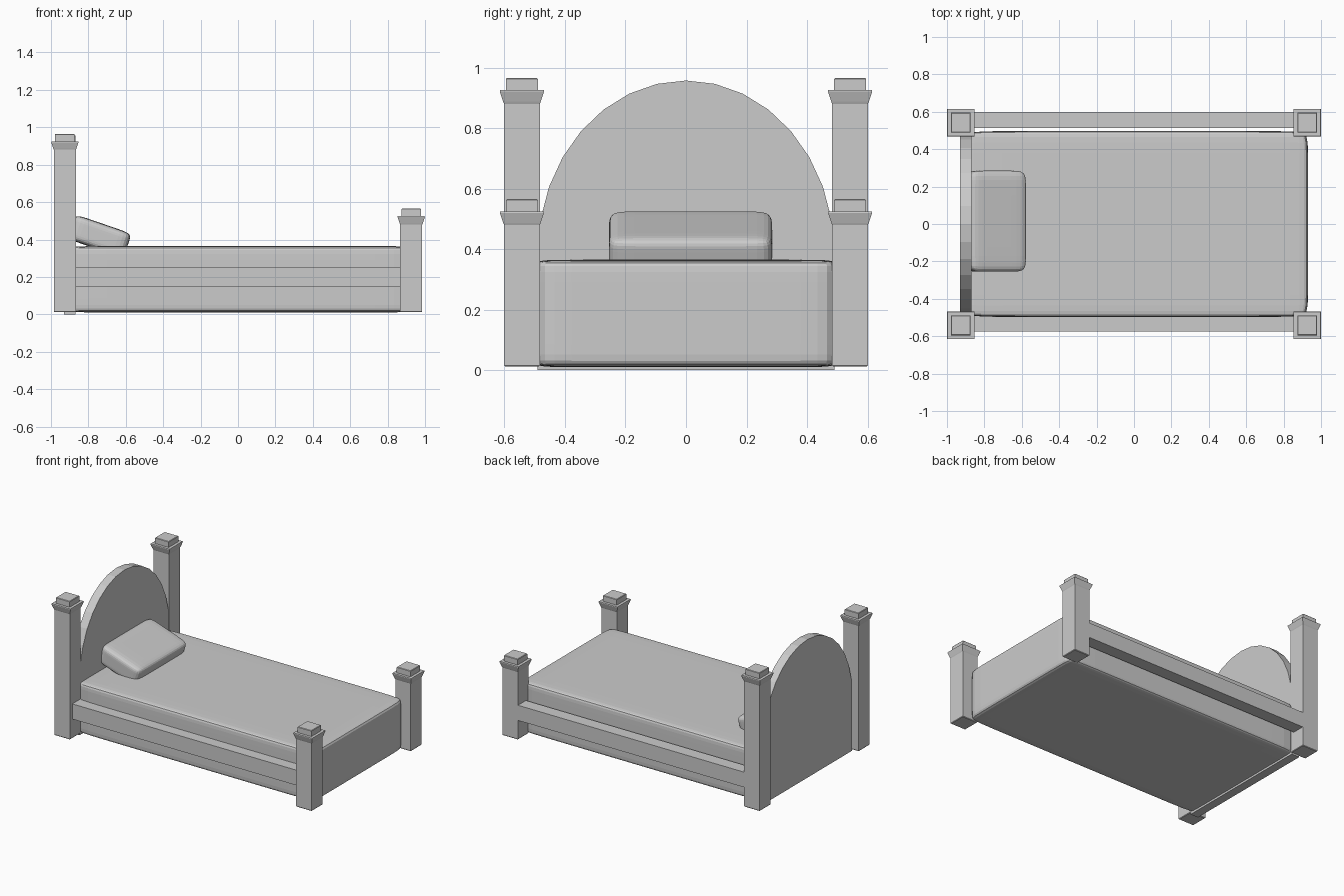
import bpy, bmesh, math
from mathutils import Vector

if "Cube" in bpy.data.objects:
    bpy.data.objects.remove(bpy.data.objects["Cube"])


def finish(name, bm):
    bmesh.ops.recalc_face_normals(bm, faces=bm.faces)
    mesh = bpy.data.meshes.new(name)
    bm.to_mesh(mesh)
    bm.free()
    obj = bpy.data.objects.new(name, mesh)
    bpy.context.collection.objects.link(obj)
    return obj


def box(name, lo, hi):
    bm = bmesh.new()
    bmesh.ops.create_cube(bm, size=1)
    for v in bm.verts:
        v.co = Vector([(a + b) / 2 + c * (b - a) for a, b, c in zip(lo, hi, v.co)])
    return finish(name, bm)


def soft_box(name, centre, half, inset, tilt=0):
    """Box with support loops near its edges, rounded by subdivision."""
    bm = bmesh.new()
    bmesh.ops.create_cube(bm, size=2)
    bmesh.ops.scale(bm, vec=half, verts=bm.verts)
    for axis in range(3):
        normal = Vector((0, 0, 0))
        normal[axis] = 1
        for side in (-1, 1):
            geom = bm.verts[:] + bm.edges[:] + bm.faces[:]
            bmesh.ops.bisect_plane(bm, geom=geom, plane_no=normal,
                                   plane_co=normal * side * (half[axis] - inset[axis]))
    obj = finish(name, bm)
    obj.location = centre
    obj.rotation_euler.y = tilt
    sub = obj.modifiers.new("Soften", 'SUBSURF')
    sub.levels = sub.render_levels = 2
    return obj


def post(name, x, y, top):
    """Square post: shaft, flared cap and a small block on top."""
    profile = [(0.056, 0.012), (0.059, 0.016), (0.059, top - 0.085),
               (0.062, top - 0.078), (0.073, top - 0.045), (0.072, top - 0.04),
               (0.053, top - 0.04), (0.053, top - 0.003), (0.050, top)]
    bm = bmesh.new()
    rings = [[bm.verts.new((x + sx * r, y + sy * r, z))
              for sx, sy in ((-1, -1), (1, -1), (1, 1), (-1, 1))] for r, z in profile]
    for a, b in zip(rings, rings[1:]):
        for i in range(4):
            j = (i + 1) % 4
            bm.faces.new((a[i], a[j], b[j], b[i]))
    bm.faces.new(rings[0][::-1])
    bm.faces.new(rings[-1])
    return finish(name, bm)


# Posts: tall pair at the head, short pair at the foot
for side, y in (("front", -0.542), ("back", 0.542)):
    post("head_post_" + side, -0.926, y, 0.965)
    post("foot_post_" + side, 0.926, y, 0.565)

# Side rails
box("rail_front", (-0.88, -0.575, 0.145), (0.88, -0.488, 0.25))
box("rail_back", (-0.88, 0.513, 0.145), (0.88, 0.60, 0.25))

# Arched headboard: half ellipse over a straight base
bm = bmesh.new()
outline = [(0.49, 0.0)]
outline += [(0.49 * math.cos(math.pi * i / 16), 0.388 + 0.569 * math.sin(math.pi * i / 16))
            for i in range(17)]
outline += [(-0.49, 0.0)]
board = bm.faces.new([bm.verts.new((-0.93, y, z)) for y, z in outline])
ext = bmesh.ops.extrude_face_region(bm, geom=[board], use_keep_orig=True)
bmesh.ops.translate(bm, vec=(0.06, 0, 0),
                    verts=[g for g in ext["geom"] if isinstance(g, bmesh.types.BMVert)])
finish("headboard", bm)

# Mattress and tilted pillow
soft_box("mattress", (0.015, 0, 0.1875), (0.916, 0.497, 0.1775), (0.13, 0.09, 0.03))
soft_box("pillow", (-0.742, 0.015, 0.418), (0.16, 0.27, 0.069), (0.075, 0.085, 0.045),
         math.radians(19))
